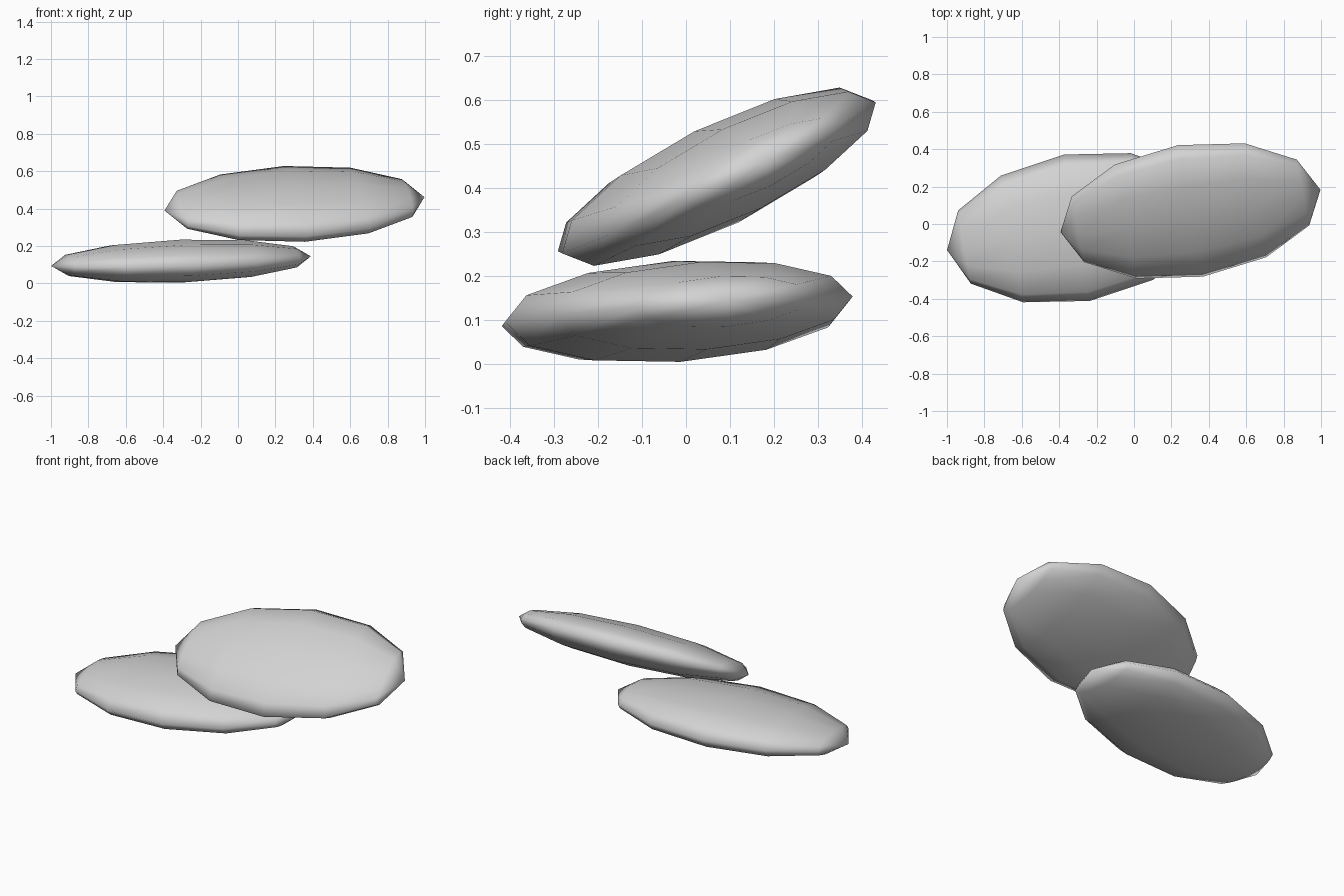
import bpy
import bmesh
from mathutils import Matrix, Vector

if "Cube" in bpy.data.objects:
    bpy.data.objects.remove(bpy.data.objects["Cube"])

grey = bpy.data.materials.new("light_grey")
grey.diffuse_color = (0.65, 0.65, 0.65, 1)
grey.use_nodes = True
grey.node_tree.nodes["Principled BSDF"].inputs["Base Color"].default_value = grey.diffuse_color

# half length, half width, half thickness shared by both stones
SIZE = (0.705, 0.398, 0.115)


def flat_stone(name, centre, long_dir, up_dir):
    """Smooth low-poly ellipsoid with its poles at the two long ends."""
    x = Vector(long_dir).normalized()
    y = Vector(up_dir).cross(x).normalized()
    z = x.cross(y)
    turn = Matrix((x, y, z)).transposed().to_4x4()
    poles_to_x = Matrix.Rotation(1.5707963, 4, 'Y')
    bm = bmesh.new()
    bmesh.ops.create_uvsphere(bm, u_segments=12, v_segments=6, radius=1,
                              matrix=poles_to_x)
    bm.transform(Matrix.Translation(centre) @ turn @ Matrix.Diagonal((*SIZE, 1)))
    for face in bm.faces:
        face.smooth = True
    mesh = bpy.data.meshes.new(name)
    bm.to_mesh(mesh)
    bm.free()
    mesh.materials.append(grey)
    obj = bpy.data.objects.new(name, mesh)
    bpy.context.collection.objects.link(obj)
    return obj


# stone lying almost flat, and the tilted stone resting on it
flat_stone("lower_stone", (-0.305, -0.02, 0.119), (1, 0.172, 0.037), (-0.026, -0.066, 1))
flat_stone("upper_stone", (0.302, 0.07, 0.425), (1, 0.163, 0.052), (0.03, -0.49, 1))
